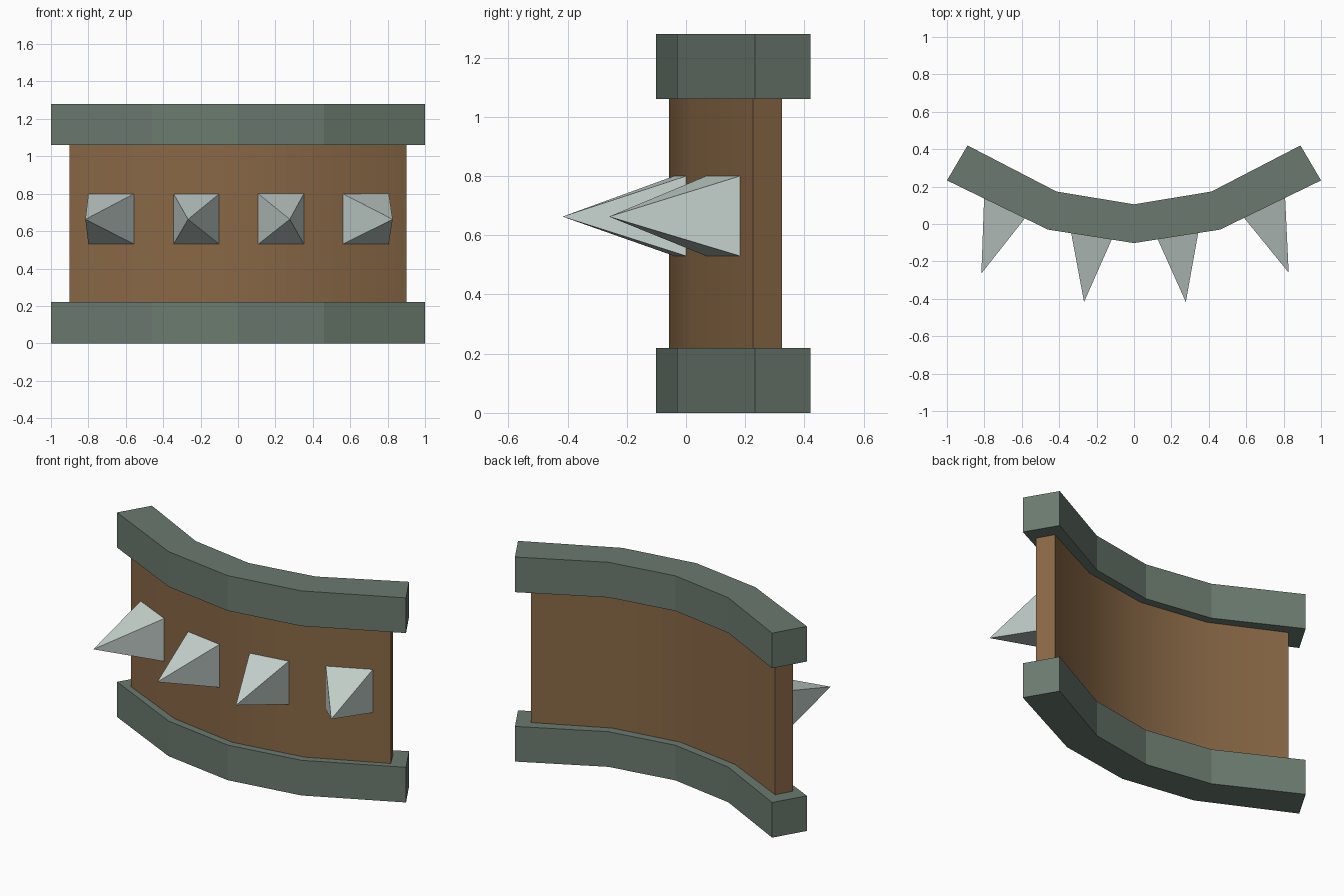
import bpy, bmesh, math

if "Cube" in bpy.data.objects:
    bpy.data.objects.remove(bpy.data.objects["Cube"])


def material(name, rgb):
    m = bpy.data.materials.new(name)
    m.diffuse_color = (*rgb, 1)
    m.use_nodes = True
    m.node_tree.nodes["Principled BSDF"].inputs["Base Color"].default_value = m.diffuse_color
    return m


green = material("grey green", (0.147, 0.195, 0.156))
brown = material("brown", (0.245, 0.136, 0.060))
pale = material("pale grey", (0.57, 0.655, 0.62))


def finish(bm, name, mat):
    bmesh.ops.recalc_face_normals(bm, faces=bm.faces[:])
    me = bpy.data.meshes.new(name)
    bm.to_mesh(me)
    bm.free()
    ob = bpy.data.objects.new(name, me)
    bpy.context.collection.objects.link(ob)
    me.materials.append(mat)
    return ob


def mirrored(half):
    """Half profile from the centre outwards -> full left-to-right profile."""
    return [(-x, y) for x, y in reversed(half[1:])] + half


def curved_bar(name, front, back, z0, z1, mat):
    """Bent strip: quad section swept along the front and back outlines."""
    bm = bmesh.new()
    rings = []
    for (fx, fy), (bx, by) in zip(mirrored(front), mirrored(back)):
        rings.append([bm.verts.new(p) for p in
                      ((fx, fy, z0), (bx, by, z0), (bx, by, z1), (fx, fy, z1))])
    for a, b in zip(rings, rings[1:]):
        for i in range(4):
            j = (i + 1) % 4
            bm.faces.new((a[i], a[j], b[j], b[i]))
    bm.faces.new(rings[0])
    bm.faces.new(rings[-1])
    return finish(bm, name, mat)


# Rails at the bottom and top
rail_front = [(0, -0.102), (0.46, -0.03), (1.0, 0.233)]
rail_back = [(0, 0.105), (0.415, 0.174), (0.89, 0.42)]
curved_bar("bottom_rail", rail_front, rail_back, 0, 0.22, green)
curved_bar("top_rail", rail_front, rail_back, 1.06, 1.28, green)

# Curved wall panel between the rails, smooth across its bends
wall = curved_bar("wall_panel",
                  [(0, -0.057), (0.45, 0.015), (0.9, 0.226)],
                  [(0, 0.055), (0.425, 0.122), (0.845, 0.325)],
                  0.21, 1.07, brown)
bpy.context.view_layer.objects.active = wall
wall.select_set(True)
bpy.ops.object.shade_smooth_by_angle(angle=math.radians(30))


# Four-sided spikes: base left, base right, tip (x, y)
def spike(name, left, right, tip):
    bm = bmesh.new()
    base = [bm.verts.new((x, y, z)) for (x, y), z in
            ((left, 0.53), (right, 0.53), (right, 0.80), (left, 0.80))]
    top = bm.verts.new((*tip, 0.663))
    bm.faces.new(base)
    for i in range(4):
        bm.faces.new((base[i], base[(i + 1) % 4], top))
    finish(bm, name, pale)


for i, s in enumerate([
        ((-0.80, 0.18), (-0.555, 0.066), (-0.816, -0.265)),
        ((-0.345, 0.0), (-0.10, -0.04), (-0.267, -0.417)),
        ((0.108, -0.04), (0.352, 0.0), (0.277, -0.417)),
        ((0.56, 0.068), (0.806, 0.182), (0.827, -0.26))]):
    spike(f"spike_{i + 1}", *s)
